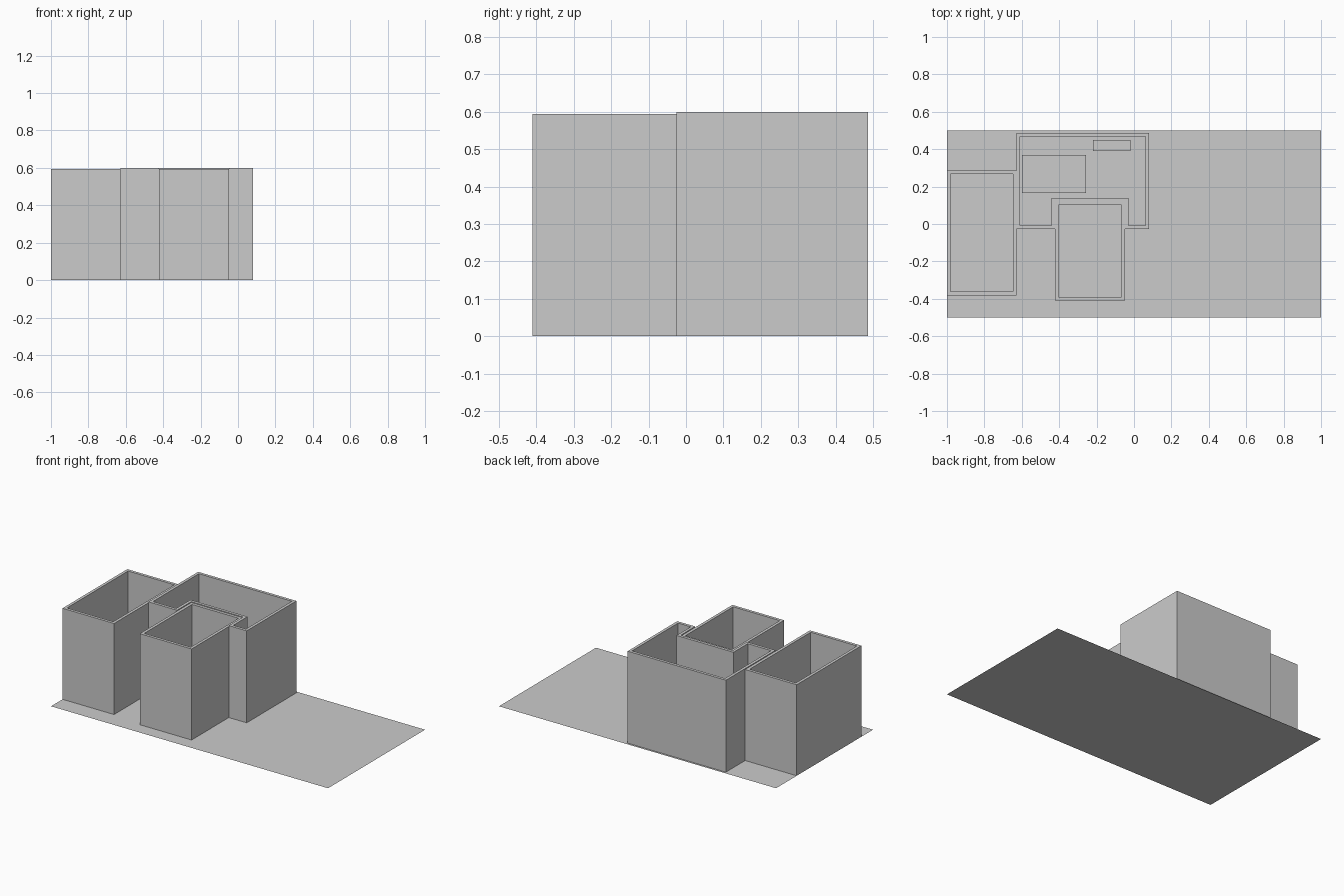
import bpy, bmesh
from mathutils import Vector

if "Cube" in bpy.data.objects:
    bpy.data.objects.remove(bpy.data.objects["Cube"])

THICK = 0.019


def link(bm, name):
    bmesh.ops.recalc_face_normals(bm, faces=bm.faces)
    mesh = bpy.data.meshes.new(name)
    bm.to_mesh(mesh)
    bm.free()
    obj = bpy.data.objects.new(name, mesh)
    bpy.context.collection.objects.link(obj)
    return obj


def walls(name, outline, height):
    """Hollow walls along a counter-clockwise outline, thickened inwards."""
    pts = [Vector(p) for p in outline]
    n = len(pts)
    inner = []
    for i, p in enumerate(pts):
        a = (p - pts[i - 1]).normalized()
        b = (pts[(i + 1) % n] - p).normalized()
        inner.append(p + THICK * (Vector((-a.y, a.x)) + Vector((-b.y, b.x))))
    bm = bmesh.new()
    rings = [[bm.verts.new((p.x, p.y, z)) for p in ring]
             for ring, z in ((pts, 0), (pts, height), (inner, height), (inner, 0))]
    for k in range(4):
        r, s = rings[k], rings[(k + 1) % 4]
        for i in range(n):
            j = (i + 1) % n
            bm.faces.new((r[i], r[j], s[j], s[i]))
    return link(bm, name)


def rect(x0, x1, y0, y1):
    return [(x0, y0), (x1, y0), (x1, y1), (x0, y1)]


def box(name, x0, x1, y0, y1, height):
    bm = bmesh.new()
    bmesh.ops.create_cube(bm, size=1)
    for v in bm.verts:
        v.co = (x1 if v.co.x > 0 else x0, y1 if v.co.y > 0 else y0,
                height if v.co.z > 0 else 0)
    return link(bm, name)


# Flat plot under the rooms
bm = bmesh.new()
bm.faces.new([bm.verts.new((x, y, 0)) for x, y in rect(-1, 1, -0.5, 0.5)])
link(bm, "ground_plot")

# Two rectangular rooms
walls("left_room_walls", rect(-1, -0.628, -0.381, 0.287), 0.594)
walls("front_room_walls", rect(-0.422, -0.048, -0.41, 0.121), 0.594)

# Main room, notched around the front room
walls("main_room_walls",
      [(-0.628, -0.026), (-0.422, -0.026), (-0.422, 0.121), (-0.048, 0.121),
       (-0.048, -0.026), (0.081, -0.026), (0.081, 0.486), (-0.628, 0.486)], 0.6)

# Low furniture inside the main room
box("table", -0.60, -0.257, 0.166, 0.37, 0.12)
box("cabinet", -0.22, -0.02, 0.39, 0.449, 0.12)
